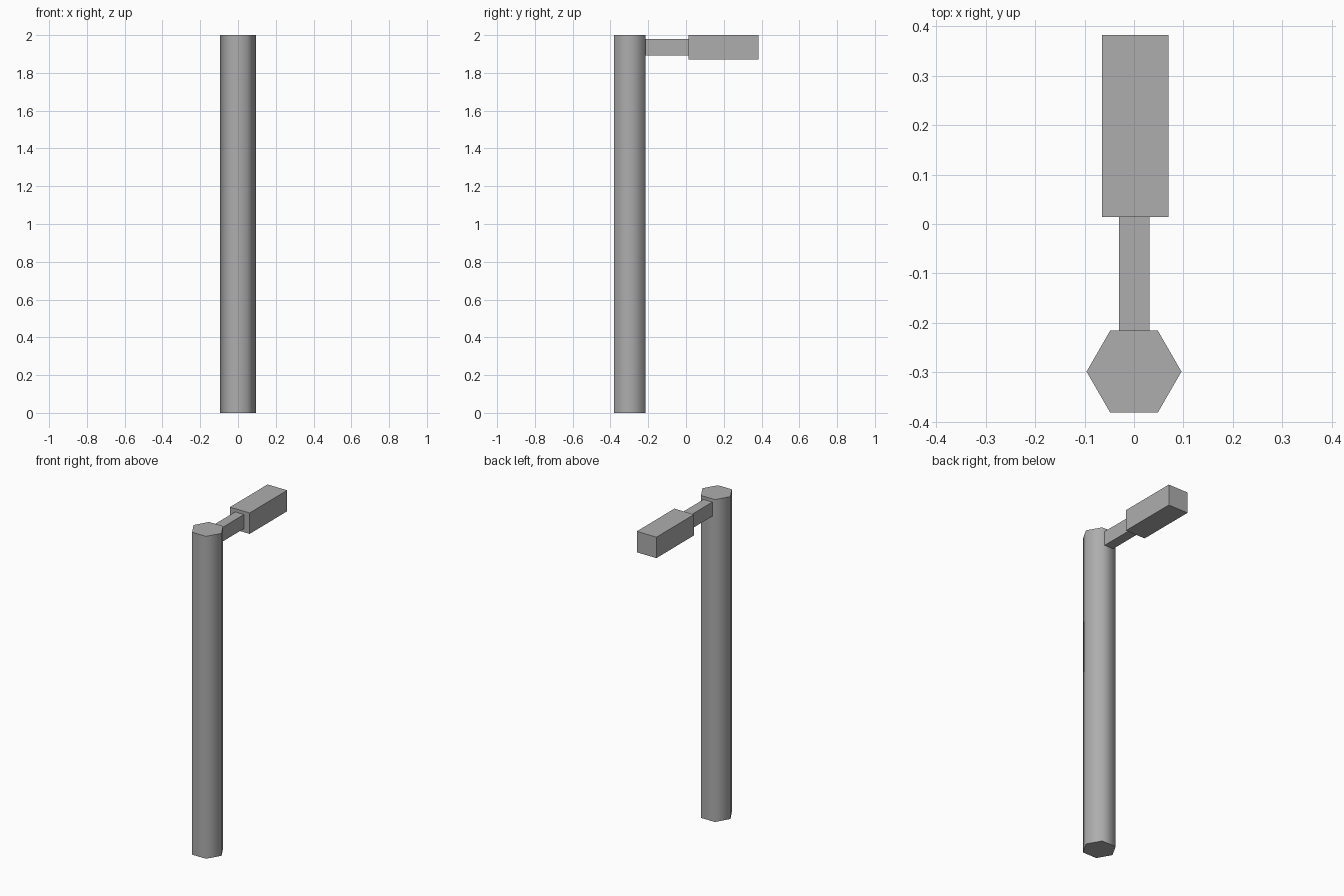
import bpy
import math

if "Cube" in bpy.data.objects:
    bpy.data.objects.remove(bpy.data.objects["Cube"])

# Dark grey used by every part
grey = bpy.data.materials.new("dark_grey")
grey.diffuse_color = (0.42, 0.42, 0.42, 1)
grey.use_nodes = True
grey.node_tree.nodes["Principled BSDF"].inputs["Base Color"].default_value = grey.diffuse_color


def box(name, x, y, z):
    """Box spanning the given (min, max) ranges."""
    bpy.ops.mesh.primitive_cube_add(
        size=1, location=[(a + b) / 2 for a, b in (x, y, z)])
    obj = bpy.context.object
    obj.name = name
    obj.scale = [b - a for a, b in (x, y, z)]
    bpy.ops.object.transform_apply(location=False, rotation=False, scale=True)
    obj.data.materials.append(grey)
    return obj


# Hexagonal post, corners on the x axis, sides shaded round and caps sharp
bpy.ops.mesh.primitive_cylinder_add(
    vertices=6, radius=0.096, depth=2.0,
    location=(0, -0.2985, 1.0), rotation=(0, 0, math.radians(30)))
post = bpy.context.object
post.name = "post"
post.data.materials.append(grey)
bpy.ops.object.shade_smooth_by_angle(angle=math.radians(65))

# Thin bracket arm from the post to the head
box("bracket_arm", (-0.03, 0.031), (-0.2155, 0.014), (1.892, 1.98))

# Lamp head
box("lamp_head", (-0.065, 0.07), (0.014, 0.3825), (1.87, 2.0))
